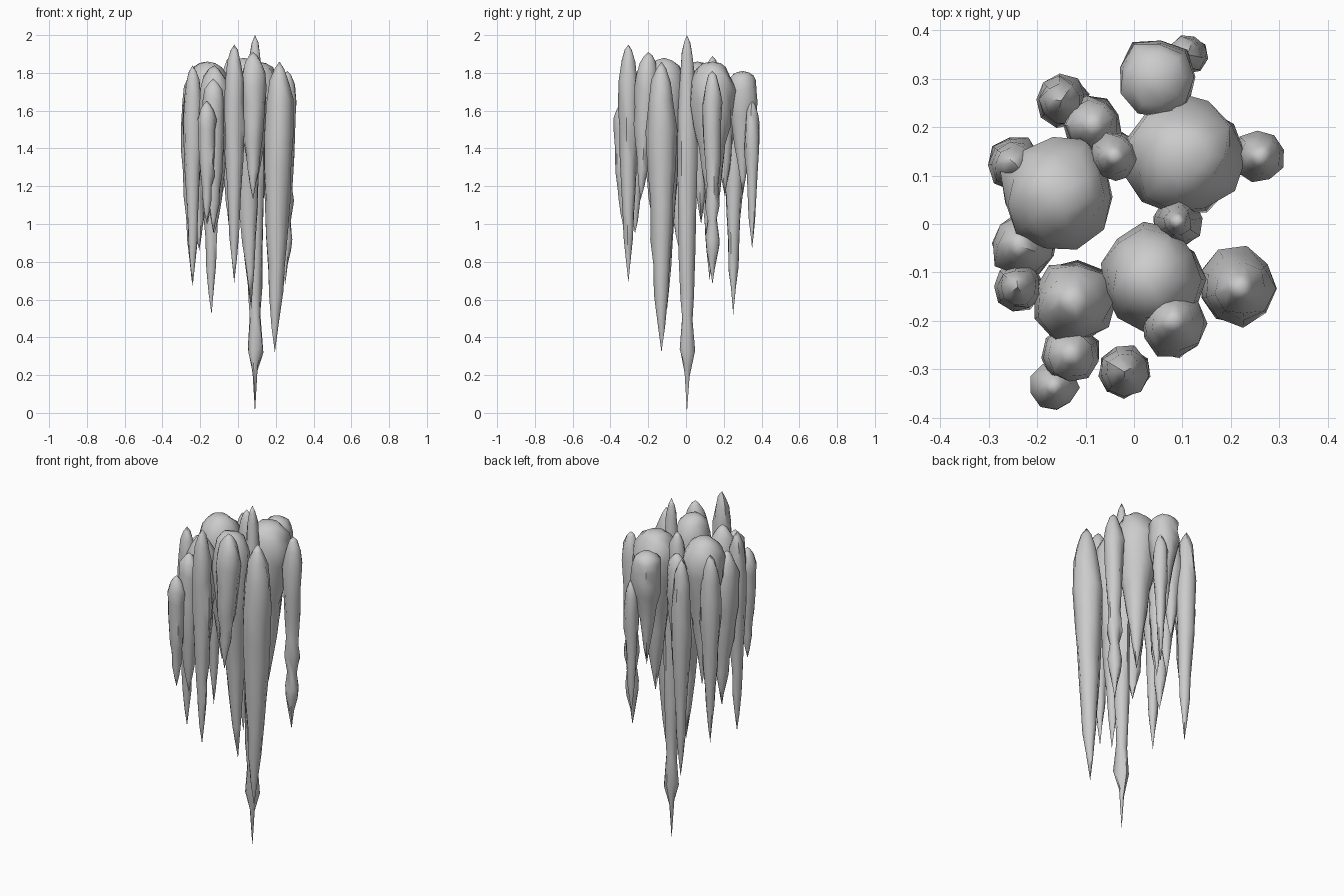
import bpy, bmesh, math, random

if "Cube" in bpy.data.objects:
    bpy.data.objects.remove(bpy.data.objects["Cube"])

random.seed(11)

# Outline of each kind: (fraction of length from the top, fraction of radius)
SLIM = [(.025, .35), (.07, .68), (.14, .9), (.24, 1), (.36, .93), (.48, .8),
        (.6, .7), (.7, .55), (.8, .45), (.9, .24)]
FAT = [(.01, .4), (.035, .68), (.08, .88), (.15, 1), (.25, .98), (.36, .8),
       (.48, .62), (.6, .48), (.72, .35), (.85, .2)]
SPIRE = [(.02, .3), (.05, .55), (.13, .78), (.22, 1), (.32, .9), (.45, .92),
         (.58, .8), (.68, .7), (.75, .5), (.83, .72), (.89, .26)]
KNOBBED = [(.02, .4), (.07, .75), (.15, 1), (.28, .95), (.42, .78), (.54, .6),
           (.62, .78), (.7, .5), (.78, .75), (.84, .6), (.92, .25)]


def icicle(name, x, y, r, top, tip, profile, lean=(0, 0), sides=9):
    bm = bmesh.new()
    length = top - tip

    def centre(t):
        return x + lean[0] * t, y + lean[1] * t

    spin = random.uniform(0, math.tau)
    rings = []
    for t, f in profile:
        cx, cy = centre(t)
        ring_r = r * f * random.uniform(.92, 1.07)
        ring = []
        for i in range(sides):
            a = spin + math.tau * i / sides
            rr = ring_r * random.uniform(.9, 1.1)
            dz = random.uniform(-.018, .018) * min(1, t * 8) * length
            ring.append(bm.verts.new((cx + rr * math.cos(a), cy + rr * math.sin(a),
                                      top - t * length + dz)))
        rings.append(ring)
    crown = bm.verts.new((x, y, top))
    point = bm.verts.new((*centre(1), tip))
    for i in range(sides):
        j = (i + 1) % sides
        bm.faces.new((crown, rings[0][i], rings[0][j]))
        bm.faces.new((point, rings[-1][j], rings[-1][i]))
        for a, b in zip(rings, rings[1:]):
            bm.faces.new((a[i], b[i], b[j], a[j]))
    bmesh.ops.recalc_face_normals(bm, faces=bm.faces)
    mesh = bpy.data.meshes.new(name)
    bm.to_mesh(mesh)
    bm.free()
    obj = bpy.data.objects.new(name, mesh)
    bpy.context.collection.objects.link(obj)
    bpy.ops.object.select_all(action='DESELECT')
    obj.select_set(True)
    bpy.context.view_layer.objects.active = obj
    bpy.ops.object.shade_smooth_by_angle(angle=math.radians(50))


# Broad icicles forming the core
icicle("core_icicle_right", .10, .14, .122, 1.86, .92, FAT, sides=11)
icicle("core_icicle_left", -.16, .06, .11, 1.86, 1.0, FAT, (0, .02), 11)
icicle("core_icicle_front", .03, -.115, .108, 1.88, .55, FAT, (.04, .015), 11)
icicle("core_icicle_back", .045, .30, .083, 1.81, 1.15, FAT)
icicle("core_icicle_front_left", -.125, -.16, .085, 1.84, .95, SLIM)

# Long hanging icicles
icicle("longest_icicle", .09, .005, .056, 2.0, 0, SPIRE)
icicle("long_icicle_right", .22, -.13, .082, 1.86, .32, SLIM, (-.025, 0))
icicle("long_icicle_back_left", -.15, .255, .056, 1.8, .52, SLIM, (.01, -.005))
icicle("long_icicle_left", -.24, -.13, .053, 1.84, .67, SLIM)
icicle("long_icicle_front", -.02, -.305, .058, 1.95, .69, SLIM)
icicle("knobbed_icicle", .26, .14, .052, 1.81, .68, KNOBBED, (-.01, 0))

# Shorter icicles filling the gaps
icicle("short_icicle_front_right", .08, -.2, .068, 1.91, 1.13, SLIM, (0, -.04))
icicle("short_icicle_front_left", -.13, -.27, .065, 1.77, .95, SLIM)
icicle("short_icicle_front_edge", -.165, -.335, .052, 1.65, 1.0, SLIM)
icicle("short_icicle_left", -.235, -.045, .072, 1.76, .86, SLIM, (.03, .01))
icicle("short_icicle_left_back", -.245, .125, .056, 1.8, .7, SLIM)
icicle("short_icicle_inner", -.04, .14, .055, 1.89, .93, SLIM)
icicle("short_icicle_inner_back", -.085, .205, .06, 1.8, 1.15, SLIM)
icicle("short_icicle_back_edge", .11, .35, .04, 1.65, .87, SLIM)
